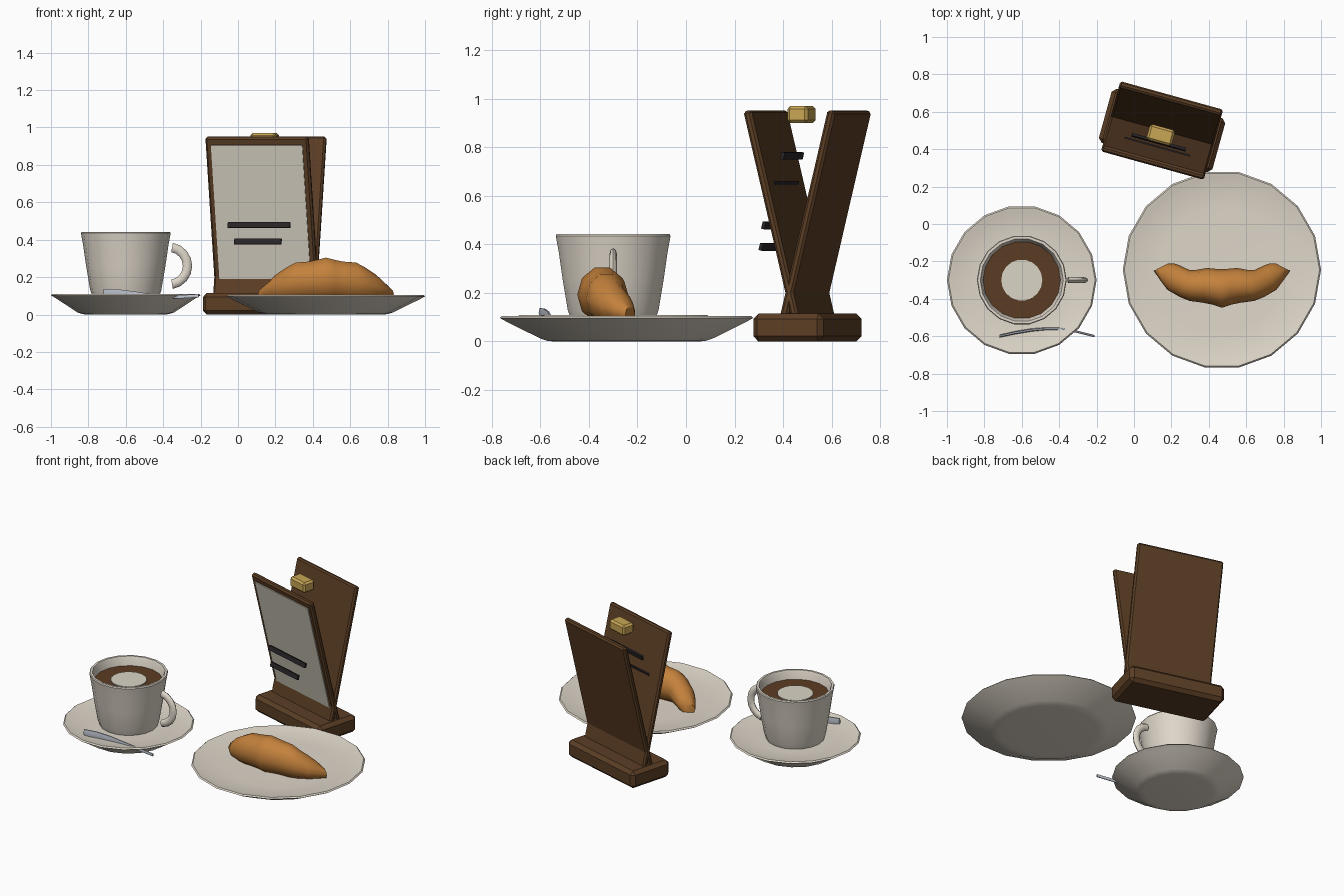
import bpy, bmesh
from math import sin, cos, pi, radians
from mathutils import Matrix, Vector

old = bpy.data.objects.get("Cube")
if old:
    bpy.data.objects.remove(old, do_unlink=True)


def material(name, rgb):
    m = bpy.data.materials.new(name)
    m.use_nodes = True
    m.diffuse_color = (*rgb, 1)
    m.node_tree.nodes["Principled BSDF"].inputs["Base Color"].default_value = (*rgb, 1)
    return m


ceramic = material("cream ceramic", (0.74, 0.68, 0.59))
paper = material("off white paper", (0.70, 0.66, 0.56))
wood = material("dark wood", (0.105, 0.048, 0.018))
coffee_brown = material("coffee brown", (0.105, 0.045, 0.017))
pastry = material("golden pastry", (0.55, 0.22, 0.045))
brass = material("brass", (0.58, 0.38, 0.09))
ink = material("black ink", (0.022, 0.018, 0.02))
steel = material("steel", (0.52, 0.56, 0.63))


def finish(name, bm, mat, matrix=Matrix(), angle=35):
    bmesh.ops.recalc_face_normals(bm, faces=bm.faces)
    me = bpy.data.meshes.new(name)
    bm.to_mesh(me)
    bm.free()
    me.materials.append(mat)
    ob = bpy.data.objects.new(name, me)
    bpy.context.collection.objects.link(ob)
    ob.matrix_world = matrix
    bpy.ops.object.select_all(action='DESELECT')
    ob.select_set(True)
    bpy.context.view_layer.objects.active = ob
    bpy.ops.object.shade_smooth_by_angle(angle=radians(angle))
    return ob


def loft(name, rings, mat, matrix=Matrix(), angle=35):
    """Skin a row of equal-sized point rings and cap both ends."""
    bm = bmesh.new()
    loops = [[bm.verts.new(p) for p in ring] for ring in rings]
    n = len(loops[0])
    for a, b in zip(loops, loops[1:]):
        for i in range(n):
            j = (i + 1) % n
            bm.faces.new((a[i], a[j], b[j], b[i]))
    bm.faces.new(loops[0])
    bm.faces.new(loops[-1])
    return finish(name, bm, mat, matrix, angle)


def circle(r, z, n=18):
    return [(r * cos(2 * pi * i / n), r * sin(2 * pi * i / n), z) for i in range(n)]


def lathe(name, profile, mat, x, y):
    return loft(name, [circle(r, z) for r, z in profile], mat, Matrix.Translation((x, y, 0)))


def box(name, size, mat, matrix, bevel=0.0):
    bm = bmesh.new()
    bmesh.ops.create_cube(bm, size=1)
    bmesh.ops.scale(bm, vec=size, verts=bm.verts)
    if bevel:
        bmesh.ops.bevel(bm, geom=bm.edges[:], offset=bevel, segments=1, affect='EDGES')
    return finish(name, bm, mat, matrix, 20)


# Plate and saucer share one dish profile
def dish(name, radius, foot, top, x, y):
    lathe(name, [(foot * 0.9, 0), (foot, 0.002), (foot + 0.03, 0.012),
                 (radius - 0.025, top - 0.022), (radius, top - 0.008), (radius - 0.008, top),
                 (radius - 0.03, top - 0.004), (radius - 0.07, top - 0.014),
                 (foot, top - 0.018), (0.01, top - 0.02)], ceramic, x, y)


PLATE = (0.47, -0.245)
CUP = (-0.6, -0.3)
dish("plate", 0.53, 0.33, 0.105, *PLATE)
dish("saucer", 0.40, 0.23, 0.11, *CUP)

# Cup with thick wall, coffee and foam
lathe("cup", [(0.15, 0.085), (0.178, 0.095), (0.19, 0.13), (0.212, 0.26), (0.228, 0.37),
              (0.24, 0.435), (0.236, 0.442), (0.222, 0.442), (0.216, 0.43),
              (0.203, 0.36), (0.19, 0.3), (0.01, 0.29)], ceramic, *CUP)
lathe("coffee", [(0.2, 0.35), (0.207, 0.385)], coffee_brown, *CUP)
lathe("foam", [(0.11, 0.38), (0.11, 0.39)], paper, *CUP)

# Open arc handle, flattened sideways
handle = []
for k in range(9):
    t = radians(-80 + 20 * k)
    ring = []
    for i in range(8):
        p = 2 * pi * i / 8
        r = 0.1 + 0.025 * cos(p)
        ring.append((r * cos(t), 0.016 * sin(p), r * sin(t)))
    handle.append(ring)
loft("cup_handle", handle, ceramic, Matrix.Translation((-0.37, -0.3, 0.26)), 50)

# Spoon: x, y, z, half height, half thickness
spoon = [(-0.72, -0.6, 0.118, 0.022, 0.007), (-0.64, -0.582, 0.112, 0.026, 0.008),
         (-0.55, -0.567, 0.104, 0.022, 0.008), (-0.47, -0.56, 0.098, 0.014, 0.007),
         (-0.39, -0.56, 0.093, 0.011, 0.006), (-0.3, -0.577, 0.095, 0.01, 0.006),
         (-0.21, -0.6, 0.101, 0.01, 0.006)]
loft("spoon", [[(x, y + w * cos(pi * i / 3), z + h * sin(pi * i / 3)) for i in range(6)]
               for x, y, z, h, w in spoon], steel, angle=50)

# Croissant: lumpy crescent, half described as offset, y, half depth, top
half = [(0, -0.345, 0.103, 0.31), (0.045, -0.335, 0.096, 0.298), (0.09, -0.328, 0.093, 0.288),
        (0.155, -0.328, 0.083, 0.283), (0.2, -0.318, 0.073, 0.258),
        (0.26, -0.286, 0.066, 0.215), (0.295, -0.255, 0.045, 0.18), (0.325, -0.23, 0.02, 0.145)]
sections = [(-d, *rest) for d, *rest in half[:0:-1]] + half
rings = []
for d, y, ry, top in sections:
    mid, rz = (top + 0.075) / 2, (top - 0.075) / 2
    ring = []
    for i in range(10):
        a = 2 * pi * (i + 0.5) / 10 + pi / 10
        lean = -0.12 * d * cos(a)
        ring.append((PLATE[0] + d + lean, y + ry * cos(a), mid + rz * sin(a)))
    rings.append(ring)
loft("croissant", rings, pastry, angle=60)

# Menu stand: base, two crossing boards, paper, bars and clip
stand = Matrix.Translation((0.15, 0.5, 0)) @ Matrix.Rotation(radians(-15.5), 4, 'Z')
box("stand_base", (0.63, 0.30, 0.115), wood, stand @ Matrix.Translation((0, 0, 0.0575)), 0.022)
pivot = stand @ Matrix.Translation((0, 0, 0.2))
for name, tilt in (("front_board", 13.5), ("back_board", -13.5)):
    lean = pivot @ Matrix.Rotation(radians(tilt), 4, 'X')
    box(name, (0.57, 0.034, 0.892), wood, lean @ Matrix.Translation((0, 0, 0.326)), 0.01)
    if tilt > 0:
        box("menu_paper", (0.507, 0.008, 0.76), paper,
            lean @ Matrix.Translation((0, -0.018, 0.35)))

for name, z, length in (("bar_1", 0.765, 0.30), ("bar_2", 0.647, 0.36),
                        ("bar_3", 0.478, 0.345), ("bar_4", 0.39, 0.26)):
    v = -0.14 + 0.26 * (z - 0.478)
    box(name, (length, 0.014, 0.03), ink, stand @ Matrix.Translation((0, v, z))
        @ Matrix.Rotation(radians(-14), 4, 'X'))
box("clip", (0.14, 0.087, 0.07), brass, stand @ Matrix.Translation((0, -0.025, 0.935)), 0.012)
